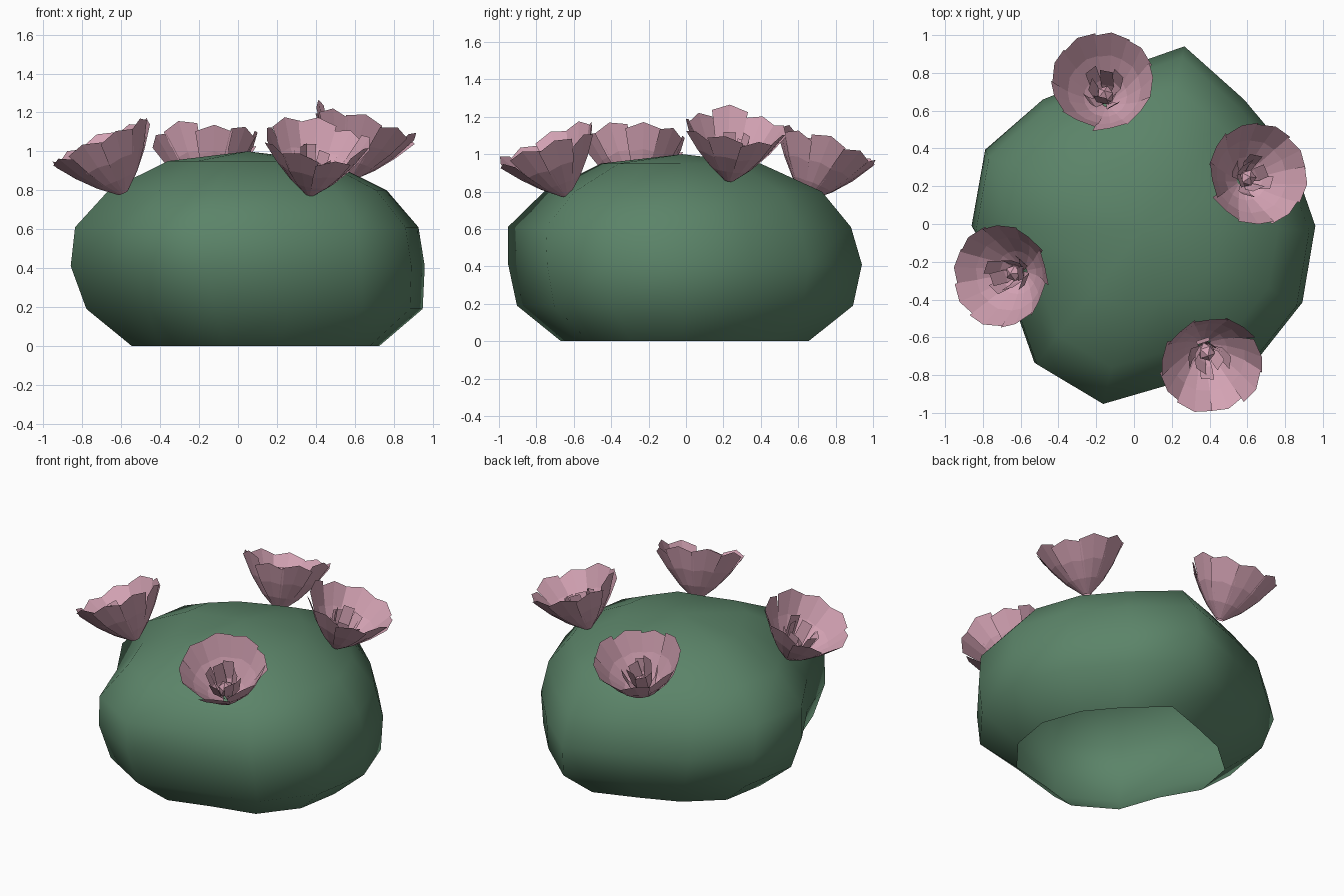
import bpy, bmesh, math, random
from mathutils import Vector

if "Cube" in bpy.data.objects:
    bpy.data.objects.remove(bpy.data.objects["Cube"])

random.seed(4)


def material(name, rgb):
    m = bpy.data.materials.new(name)
    m.diffuse_color = (*rgb, 1)
    m.use_nodes = True
    m.node_tree.nodes["Principled BSDF"].inputs["Base Color"].default_value = m.diffuse_color
    return m


GREEN = material("cactus green", (0.105, 0.23, 0.14))
PINK = material("petal pink", (0.65, 0.36, 0.45))


def finish(bm, name, mat):
    me = bpy.data.meshes.new(name)
    bm.to_mesh(me)
    bm.free()
    me.materials.append(mat)
    ob = bpy.data.objects.new(name, me)
    bpy.context.collection.objects.link(ob)
    return ob


# Cactus body: stacked rings of one irregular 14-sided outline, open underneath
outline = [0.91, 0.865, 0.855, 0.975, 0.83, 0.855, 0.93,
           0.91, 0.79, 0.926, 0.965, 0.845, 0.936, 0.934]
# height, scale, sideways shift, depth shift
levels = [(0, 0.70, 0.04, 0), (0.19, 0.95, 0.035, 0), (0.41, 1.0, 0, 0),
          (0.61, 0.97, -0.005, -0.03), (0.80, 0.785, 0, -0.01), (0.95, 0.45, 0, -0.02)]
bm = bmesh.new()
rings = []
for z, s, dx, dy in levels:
    ring = []
    for i, r in enumerate(outline):
        a = math.tau * i / len(outline)
        ring.append(bm.verts.new((0.05 + dx + r * s * math.cos(a), -0.01 + dy + r * s * math.sin(a), z)))
    rings.append(ring)
n = len(outline)
for lo, hi in zip(rings, rings[1:]):
    for i in range(n):
        j = (i + 1) % n
        bm.faces.new((lo[i], lo[j], hi[j], hi[i]))
top = bm.verts.new((0.05, -0.02, 1.0))
for i in range(n):
    bm.faces.new((rings[-1][i], rings[-1][(i + 1) % n], top))
for f in bm.faces:
    f.smooth = True
finish(bm, "cactus_body", GREEN)


def polar(r, a, h):
    return Vector((r * math.cos(a), r * math.sin(a), h))


def strip(bm, rows):
    """Skin a grid of points."""
    grid = [[bm.verts.new(p) for p in row] for row in rows]
    for a, b in zip(grid, grid[1:]):
        for k in range(len(a) - 1):
            bm.faces.new((a[k], a[k + 1], b[k + 1], b[k]))


def flower(name, base, axis, spin):
    bm = bmesh.new()
    # Outer cup of overlapping petals
    petals = 9
    profile = [(0.025, 0.0, 1.0), (0.115, 0.08, 1.0), (0.195, 0.18, 1.0), (0.27, 0.31, 0.95)]
    for p in range(petals):
        mid = math.tau * p / petals + spin
        half = math.pi / petals * 1.12
        lift = random.uniform(-0.02, 0.03)
        rows = []
        for r, h, w in profile:
            f = h / 0.31
            rows.append([polar(r * (1 - 0.015 * t * f), mid + half * w * t,
                               h + f * f * (lift - 0.03 * abs(t))) for t in (-1, 0, 1)])
        strip(bm, rows)
    # Inner cluster of broad upright petals
    for p in range(8):
        a = math.tau * p / 8 + spin + random.uniform(-0.25, 0.25)
        r = 0.10 if p % 2 else 0.065
        h = random.uniform(0.20, 0.26)
        rows = []
        for rr, hh, w in [(0.02, 0.03, 0.012), (r * 0.8, 0.11, 0.035), (r + 0.01, h, 0.035)]:
            side = Vector((-math.sin(a), math.cos(a), 0)) * w
            c = polar(rr, a, hh)
            rows.append([c - side, c + side])
        strip(bm, rows)
    # Rounded bud at the bottom of the cup
    for v in bmesh.ops.create_icosphere(bm, subdivisions=1, radius=0.048)["verts"]:
        v.co.z = v.co.z * 1.3 + 0.10
    ob = finish(bm, name, PINK)
    ob.location = base
    ob.rotation_mode = "QUATERNION"
    ob.rotation_quaternion = Vector((0, 0, 1)).rotation_difference(Vector(axis))


flower("flower_left", (-0.59, -0.25, 0.785), (-0.12, -0.025, 0.27), 0.2)
flower("flower_front", (0.37, -0.64, 0.78), (0.04, -0.11, 0.28), 0.9)
flower("flower_right", (0.57, 0.23, 0.86), (0.085, 0.035, 0.28), 0.5)
flower("flower_back", (-0.145, 0.645, 0.765), (-0.02, 0.105, 0.26), 1.4)
